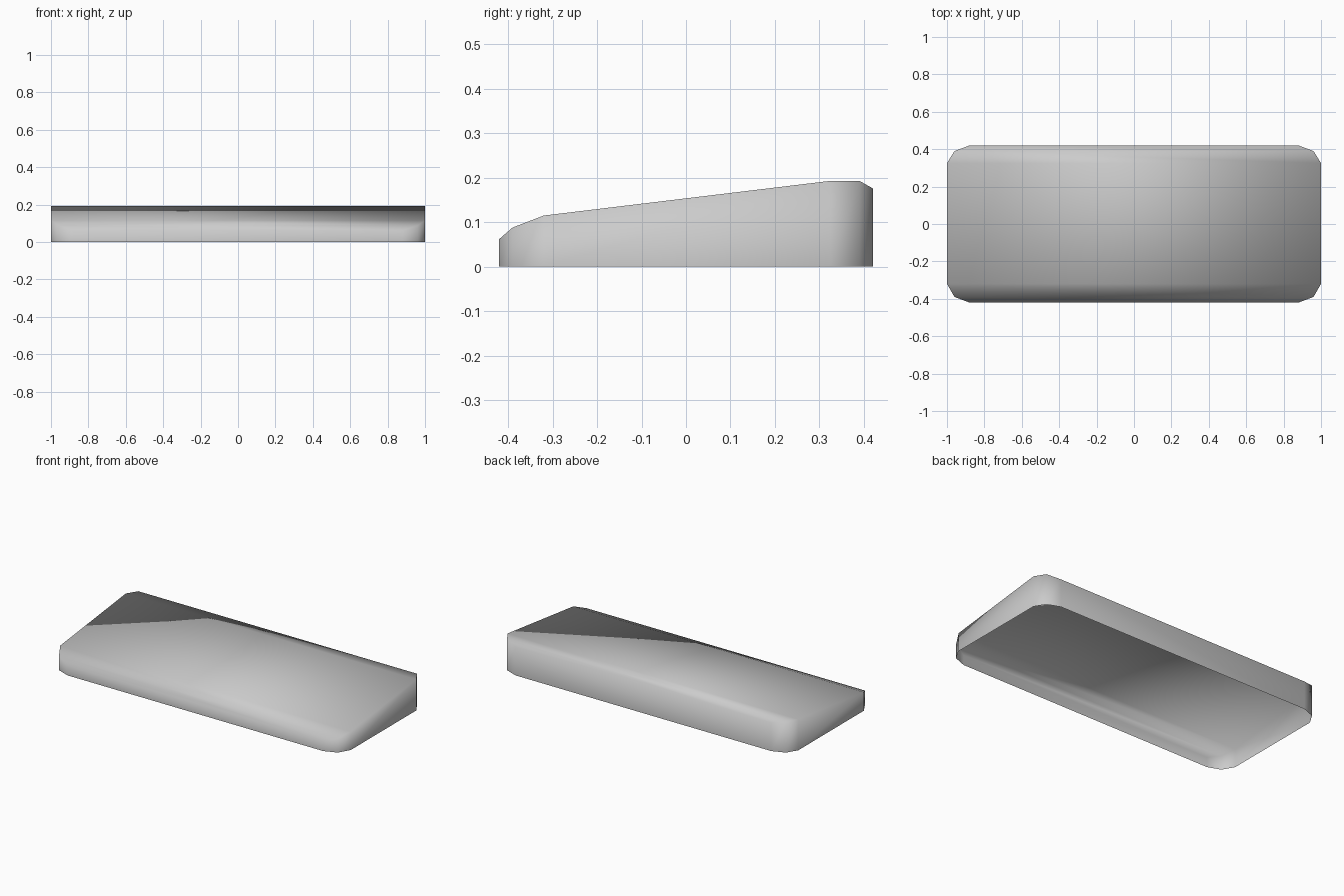
import bpy
import bmesh

cube = bpy.data.objects.get("Cube")
if cube:
    bpy.data.objects.remove(cube, do_unlink=True)

# Plain grey plastic
grey = bpy.data.materials.new("grey_plastic")
grey.use_nodes = True
colour = (0.6, 0.6, 0.6, 1)
grey.diffuse_color = colour
grey.node_tree.nodes["Principled BSDF"].inputs["Base Color"].default_value = colour

# Cross-sections from front to back: depth, half width, roof height
sections = [
    (-0.42, 0.88, 0.062),
    (-0.39, 0.96, 0.088),
    (-0.32, 1.00, 0.115),
    (0.325, 1.00, 0.193),
    (0.39, 0.96, 0.193),
    (0.42, 0.88, 0.176),
]

bm = bmesh.new()

# Each section is an open arch: bottom right, top right, top left, bottom left
arches = []
for y, w, z in sections:
    arches.append([bm.verts.new(p) for p in
                   ((w, y, 0), (w, y, z), (-w, y, z), (-w, y, 0))])

# Side walls and sloping roof, leaving the underside open
for a, b in zip(arches, arches[1:]):
    for i in range(3):
        bm.faces.new((a[i], b[i], b[i + 1], a[i + 1]))

# Front and back walls
bm.faces.new(arches[0])
bm.faces.new(arches[-1][::-1])
bmesh.ops.recalc_face_normals(bm, faces=bm.faces)

# The roof must face upwards
roof = max(bm.faces, key=lambda f: f.calc_area())
roof.normal_update()
if roof.normal.z < 0:
    bmesh.ops.reverse_faces(bm, faces=bm.faces)
for face in bm.faces:
    face.smooth = True

mesh = bpy.data.meshes.new("key_shell")
bm.to_mesh(mesh)
bm.free()
mesh.materials.append(grey)
shell = bpy.data.objects.new("key_shell", mesh)
bpy.context.collection.objects.link(shell)
